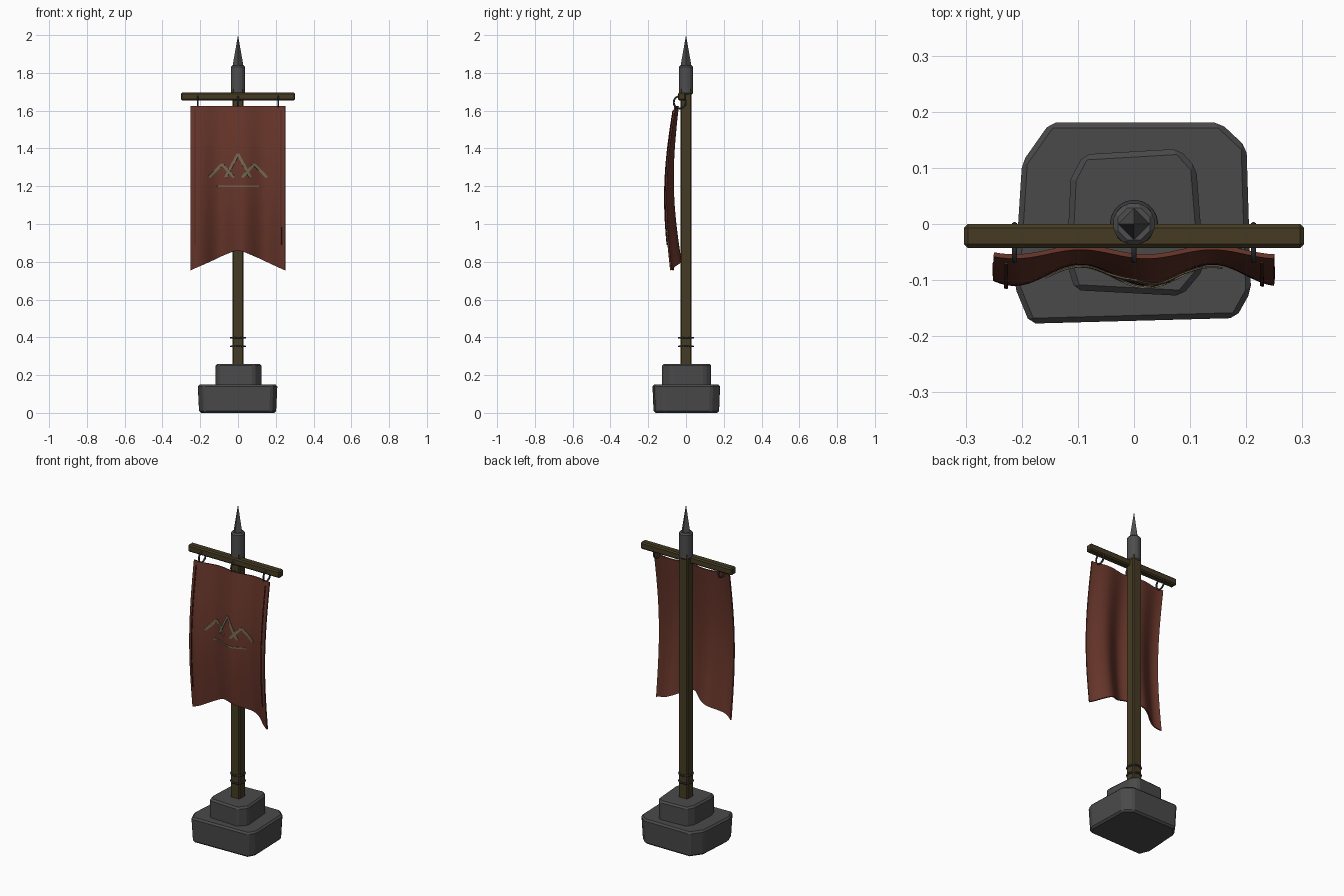
import bpy, bmesh, math
from mathutils import Vector, Matrix

if "Cube" in bpy.data.objects:
    bpy.data.objects.remove(bpy.data.objects["Cube"])


def mat(name, r, g, b):
    m = bpy.data.materials.new(name)
    m.diffuse_color = (r, g, b, 1)
    m.use_nodes = True
    m.node_tree.nodes["Principled BSDF"].inputs["Base Color"].default_value = m.diffuse_color
    return m


STONE = mat("dark stone", 0.068, 0.068, 0.070)
METAL = mat("grey metal", 0.075, 0.075, 0.077)
IRON = mat("dark iron", 0.035, 0.037, 0.042)
WOOD = mat("olive brown wood", 0.060, 0.044, 0.017)
CLOTH = mat("rust red cloth", 0.135, 0.036, 0.023)
TRIM = mat("deep red stitching", 0.075, 0.020, 0.015)
BADGE = mat("faded brass thread", 0.17, 0.14, 0.085)


def finish(bm, name, material, bevel=0, smooth=False, thick=0):
    bmesh.ops.recalc_face_normals(bm, faces=bm.faces[:])
    me = bpy.data.meshes.new(name)
    bm.to_mesh(me)
    bm.free()
    me.materials.append(material)
    ob = bpy.data.objects.new(name, me)
    bpy.context.collection.objects.link(ob)
    bpy.context.view_layer.objects.active = ob
    if thick:
        s = ob.modifiers.new("thickness", 'SOLIDIFY')
        s.thickness, s.offset = thick, 0
        bpy.ops.object.modifier_apply(modifier=s.name)
    if bevel:
        b = ob.modifiers.new("bevel", 'BEVEL')
        b.width, b.segments = bevel, 1
        b.limit_method, b.angle_limit = 'ANGLE', math.radians(25)
    if smooth:
        me.shade_smooth()
        me.set_sharp_from_angle(angle=math.radians(40))
    return ob


def stone(name, outline, z0, z1, taper):
    bm = bmesh.new()
    low = [bm.verts.new((x * taper, y * taper, z0)) for x, y in outline]
    top = [bm.verts.new((x, y, z1)) for x, y in outline]
    bm.faces.new(low)
    bm.faces.new(top)
    n = len(outline)
    for i in range(n):
        j = (i + 1) % n
        bm.faces.new((low[i], low[j], top[j], top[i]))
    finish(bm, name, STONE, bevel=0.01)


def box(name, lo, hi, material, bevel):
    lo, hi = Vector(lo), Vector(hi)
    bm = bmesh.new()
    bmesh.ops.create_cube(bm, size=1)
    for v in bm.verts:
        v.co = (lo + hi) / 2 + Vector([a * b for a, b in zip(v.co, hi - lo)])
    finish(bm, name, material, bevel)


def cone(name, sides, r0, r1, z0, z1, turn, material, bevel=0):
    bm = bmesh.new()
    bmesh.ops.create_cone(bm, cap_ends=True, segments=sides, radius1=r0, radius2=r1, depth=z1 - z0,
                          matrix=Matrix.Translation((0, 0, (z0 + z1) / 2)) @ Matrix.Rotation(turn, 4, 'Z'))
    bmesh.ops.remove_doubles(bm, verts=bm.verts[:], dist=1e-5)
    finish(bm, name, material, bevel)


def ring(name, centre, axis, radius, tube, major=20, minor=6):
    bpy.ops.mesh.primitive_torus_add(location=centre, major_radius=radius, minor_radius=tube,
                                     major_segments=major, minor_segments=minor,
                                     rotation=(0, math.pi / 2, 0) if axis == 'X' else (0, 0, 0))
    ob = bpy.context.object
    ob.name = name
    ob.data.materials.append(IRON)
    ob.data.shade_smooth()


# Two stacked rough stone blocks
stone("lower_stone", [(-.15, .181), (.154, .181), (.201, .137), (.209, -.12), (.182, -.168),
                      (-.186, -.178), (-.214, -.11), (-.2, .11)], 0.0, 0.15, 0.965)
stone("upper_stone", [(-.09, .124), (.08, .134), (.111, .1), (.125, -.08), (.085, -.128),
                      (-.105, -.118), (-.12, -.07), (-.113, .08)], 0.14, 0.26, 1.0)

# Pole, crossbar and finial
box("pole", (-.03, -.03, .24), (.03, .03, 1.72), WOOD, 0.006)
box("crossbar", (-.303, -.043, 1.654), (.303, 0, 1.696), WOOD, 0.007)
cone("finial_collar", 8, .040, .040, 1.685, 1.84, math.pi / 8, METAL, 0.008)
cone("finial_spike", 4, .030, 0, 1.83, 2.0, 0, METAL)

# Iron bindings on the pole and hanging rings on the bar
for i, z in enumerate((0.352, 0.398)):
    ring(f"pole_binding_{i}", (0, 0, z), 'Z', 0.038, 0.005)
for i, x in enumerate((-.213, 0, .213)):
    ring(f"hanging_ring_{i}", (x, -.033, 1.644), 'X', 0.032, 0.005)

TOP = 1.625


def cloth_y(x, z):
    t = (TOP - z) / 0.87
    wave = math.cos(2 * math.pi * (x - 0.022) / 0.235)
    return -0.050 - 0.037 * math.sin(math.pi * min(t, 1)) - (0.008 + 0.022 * t) * wave


# Rippled banner with a shallow swallowtail hem
bm = bmesh.new()
NX, NZ = 40, 28
grid = []
for i in range(NX + 1):
    x = -0.25 + 0.5 * i / NX
    hem = 0.858 - 0.103 * (math.hypot(x, 0.03) - 0.03) / (math.hypot(0.25, 0.03) - 0.03)
    zs = [TOP + (hem - TOP) * j / NZ for j in range(NZ + 1)]
    grid.append([bm.verts.new((x, cloth_y(x, z), z)) for z in zs])
for i in range(NX):
    for j in range(NZ):
        bm.faces.new((grid[i][j], grid[i][j + 1], grid[i + 1][j + 1], grid[i + 1][j]))
finish(bm, "banner", CLOTH, smooth=True, thick=0.008)


def ribbon(name, a, b, width, material, offset=0.008, steps=16):
    """Thin strip from a to b (x, z) that follows the cloth."""
    a, b = Vector(a), Vector(b)
    d = (b - a).normalized()
    side = Vector((-d.y, d.x)) * width / 2
    bm = bmesh.new()
    rows = []
    for k in range(steps + 1):
        p = a.lerp(b, k / steps)
        rows.append([bm.verts.new((q.x, cloth_y(q.x, q.y) - offset, q.y)) for q in (p - side, p + side)])
    for r, s in zip(rows, rows[1:]):
        bm.faces.new((r[0], r[1], s[1], s[0]))
    finish(bm, name, material, thick=0.003)


# Mountain emblem: three chevrons over a ground line
for s, tag in ((-1, "left"), (1, "right")):
    ribbon(f"peak_middle_{tag}", (s * .066, 1.247), (0, 1.37), 0.014, BADGE)
    ribbon(f"peak_outer_{tag}", (s * .153, 1.247), (s * .085, 1.317), 0.014, BADGE)
    ribbon(f"peak_inner_{tag}", (s * .085, 1.317), (s * .022, 1.247), 0.014, BADGE)
    # Stitched edging along the banner sides
    ribbon(f"edge_stitching_{tag}", (s * .228, 1.6), (s * .228, .89), 0.006, TRIM, 0.009, 28)
ribbon("ground_line", (-.11, 1.2), (.11, 1.2), 0.009, BADGE)
